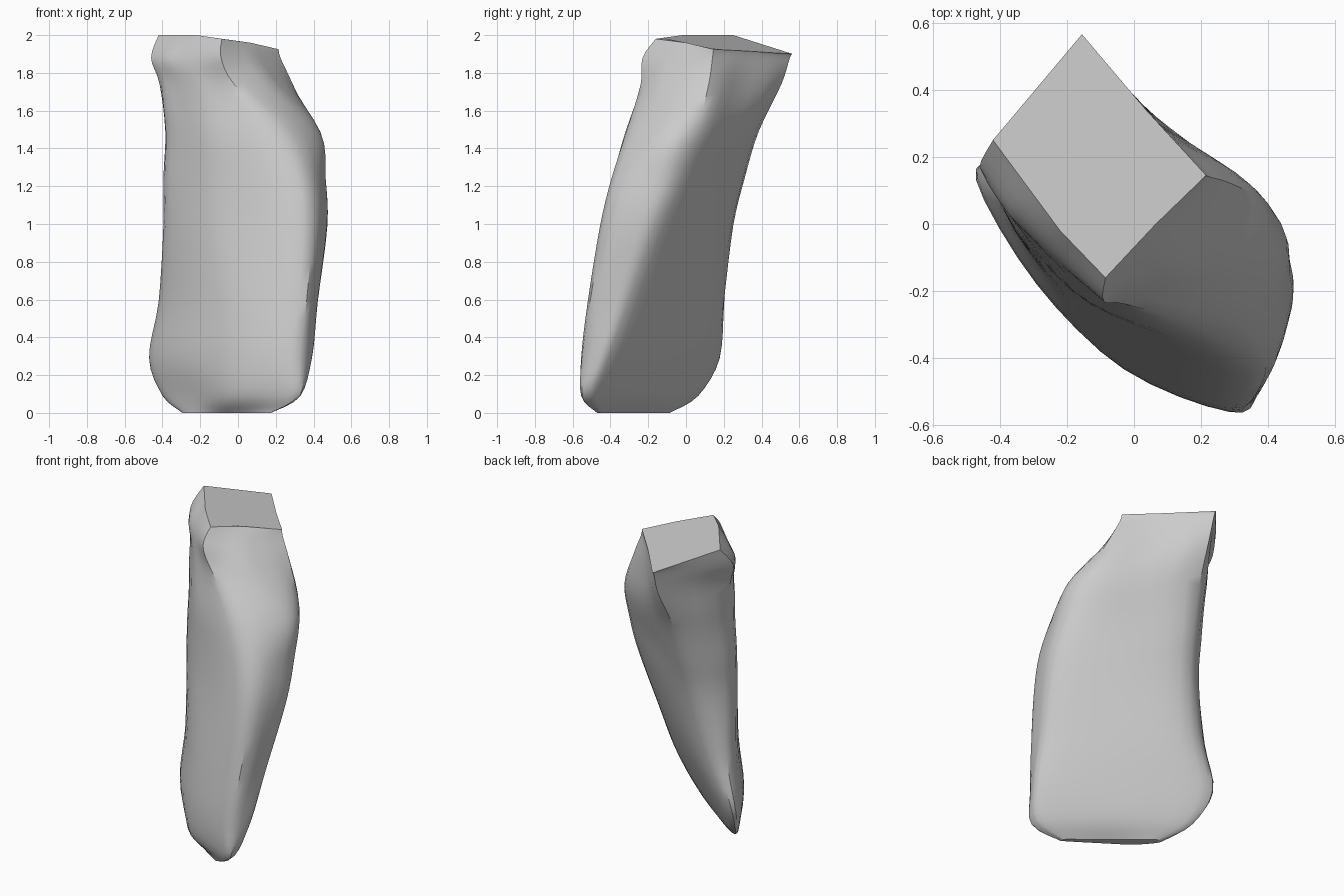
import bpy, bmesh
from mathutils import Vector

if "Cube" in bpy.data.objects:
    bpy.data.objects.remove(bpy.data.objects["Cube"])

# Horizontal sections: height, then outline points
# (left, front_mid, front_edge, end, right, back_mid, back)
SECTIONS = [
    (0.01, (-.29, -.11), (-.06, -.32), (.15, -.46), (.17, -.46), (.15, -.43), (-.05, -.27), (-.25, -.10)),
    (0.10, (-.385, .01), (-.03, -.42), (.28, -.55), (.33, -.52), (.28, -.44), (0, -.20), (-.35, .05)),
    (0.30, (-.47, .13), (-.03, -.43), (.28, -.555), (.38, -.48), (.345, -.37), (-.02, -.07), (-.37, .16)),
    (0.60, (-.42, .12), (-.02, -.395), (.32, -.52), (.41, -.40), (.38, -.26), (.03, .03), (-.27, .20)),
    (1.00, (-.395, .09), (-.05, -.31), (.34, -.455), (.46, -.29), (.43, -.12), (.10, .12), (-.22, .25)),
    (1.25, (-.395, .10), (-.06, -.28), (.32, -.395), (.455, -.20), (.42, -.02), (.13, .17), (-.20, .31)),
    (1.50, (-.385, .12), (-.09, -.25), (.22, -.315), (.42, -.11), (.40, .06), (.20, .21), (-.18, .385)),
    (1.75, (-.415, .14), (-.21, -.14), (-.02, -.24), (.18, -.13), (.29, .12), (.09, .29), (-.155, .505)),
    (1.89, (-.46, .17), (-.26, -.07), (-.09, -.23), (.08, -.08), (.225, .14), (.06, .31), (-.155, .55)),
]
# Sloping top outline
TOP = [(-.42, .25, 2.01), (-.22, -.02, 2.01), (-.085, -.16, 1.99), (.065, 0, 1.97),
       (.215, .145, 1.935), (.04, .335, 1.925), (-.155, .565, 1.91)]


def spline(a, b, c, d, t):
    """Smooth curve passing through b and c."""
    return b * (2*t**3 - 3*t*t + 1) + c * (3*t*t - 2*t**3) \
        + (c - a) * .5 * (t**3 - 2*t*t + t) + (d - b) * .5 * (t**3 - t*t)


def ring(points, bulge):
    """Insert the bulging point of the broad front face."""
    p = [Vector(q) for q in points]
    p.insert(1, (p[0] + p[1]) / 2 + Vector((-.78, -.62, 0)) * bulge)
    return p


rings = [ring([(x, y, s[0]) for x, y in s[1:]], 0.05 if 0.2 < s[0] < 1.7 else 0.02)
         for s in SECTIONS]
rings.append(ring(TOP, 0.0))

# Smooth interpolation up the height, then around each outline
STEPS_UP, STEPS_AROUND = 4, 4
n, last = 8, len(rings) - 1
levels = []
for i in range(last):
    for k in range(STEPS_UP):
        a, b, c, d = (rings[j] for j in (max(i - 1, 0), i, i + 1, min(i + 2, last)))
        levels.append([spline(a[j], b[j], c[j], d[j], k / STEPS_UP) for j in range(n)])
levels.append(rings[last])

bm = bmesh.new()
loops = []
for p in levels:
    height = sum(q.z for q in p) / n
    soft = max(0.0, min(1.0, (1.9 - height) / 0.3))
    loop = []
    for j in range(n):
        for k in range(STEPS_AROUND):
            t = k / STEPS_AROUND
            flat = p[j].lerp(p[(j + 1) % n], t)
            curved = spline(p[j - 1], p[j], p[(j + 1) % n], p[(j + 2) % n], t)
            loop.append(bm.verts.new(flat.lerp(curved, soft)))
    loops.append(loop)

# Skin and end caps
m = len(loops[0])
for lo, hi in zip(loops, loops[1:]):
    for j in range(m):
        bm.faces.new((lo[j], lo[(j + 1) % m], hi[(j + 1) % m], hi[j]))
bm.faces.new(loops[-1])
bm.faces.new(loops[0][::-1])
low = min(v.co.z for v in bm.verts)
for v in bm.verts:
    v.co.z -= low
bmesh.ops.recalc_face_normals(bm, faces=bm.faces)

mesh = bpy.data.meshes.new("tapered_stone_block")
bm.to_mesh(mesh)
bm.free()
block = bpy.data.objects.new("tapered_stone_block", mesh)
bpy.context.collection.objects.link(block)
bpy.context.view_layer.objects.active = block
block.select_set(True)
bpy.ops.object.shade_smooth_by_angle(angle=0.6)
